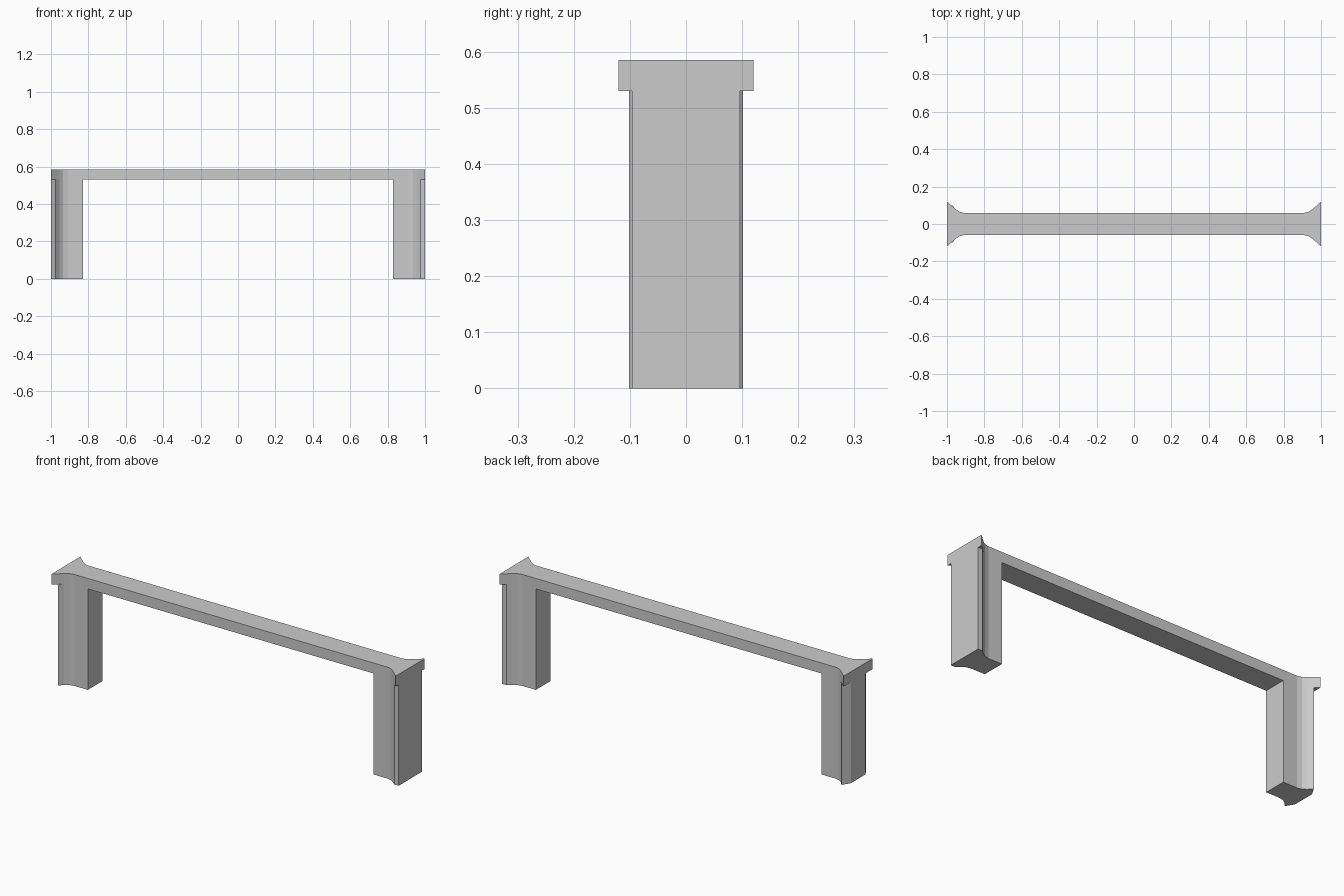
import bpy, bmesh

cube = bpy.data.objects.get("Cube")
if cube:
    bpy.data.objects.remove(cube, do_unlink=True)

GREY = (0.6, 0.6, 0.6, 1)
mat = bpy.data.materials.new("plain grey")
mat.use_nodes = True
mat.diffuse_color = GREY
mat.node_tree.nodes["Principled BSDF"].inputs["Base Color"].default_value = GREY


def prism(name, outline, bottom, top):
    """Extrude a plan outline from bottom to top."""
    bm = bmesh.new()
    face = bm.faces.new([bm.verts.new((x, y, bottom)) for x, y in outline])
    moved = bmesh.ops.extrude_face_region(bm, geom=[face])["geom"]
    verts = [v for v in moved if isinstance(v, bmesh.types.BMVert)]
    bmesh.ops.translate(bm, verts=verts, vec=(0, 0, top - bottom))
    bmesh.ops.recalc_face_normals(bm, faces=bm.faces)
    mesh = bpy.data.meshes.new(name)
    bm.to_mesh(mesh)
    bm.free()
    mesh.materials.append(mat)
    obj = bpy.data.objects.new(name, mesh)
    bpy.context.collection.objects.link(obj)
    return obj


def closed(half):
    """Mirror a front half outline to the back."""
    return half + [(x, -y) for x, y in reversed(half)]


HEIGHT, BEAM_BASE = 0.585, 0.53

# Beam with flared ends
flare = [(0.91, -0.06), (0.935, -0.066), (0.955, -0.08), (1.0, -0.12)]
beam = [(-x, y) for x, y in reversed(flare)] + flare
prism("top_beam", closed(beam), BEAM_BASE, HEIGHT)

# Legs: a slim inner post swelling to a wider outer end
post = [(0.83, -0.06)] + flare[:3]
left = post + [(0.975, -0.096), (1.0, -0.096)]
right = [(-x, y) for x, y in post + [(0.975, -0.102), (1.0, -0.06)]]
prism("left_leg", closed(left), 0, BEAM_BASE)
prism("right_leg", closed(right), 0, BEAM_BASE)
